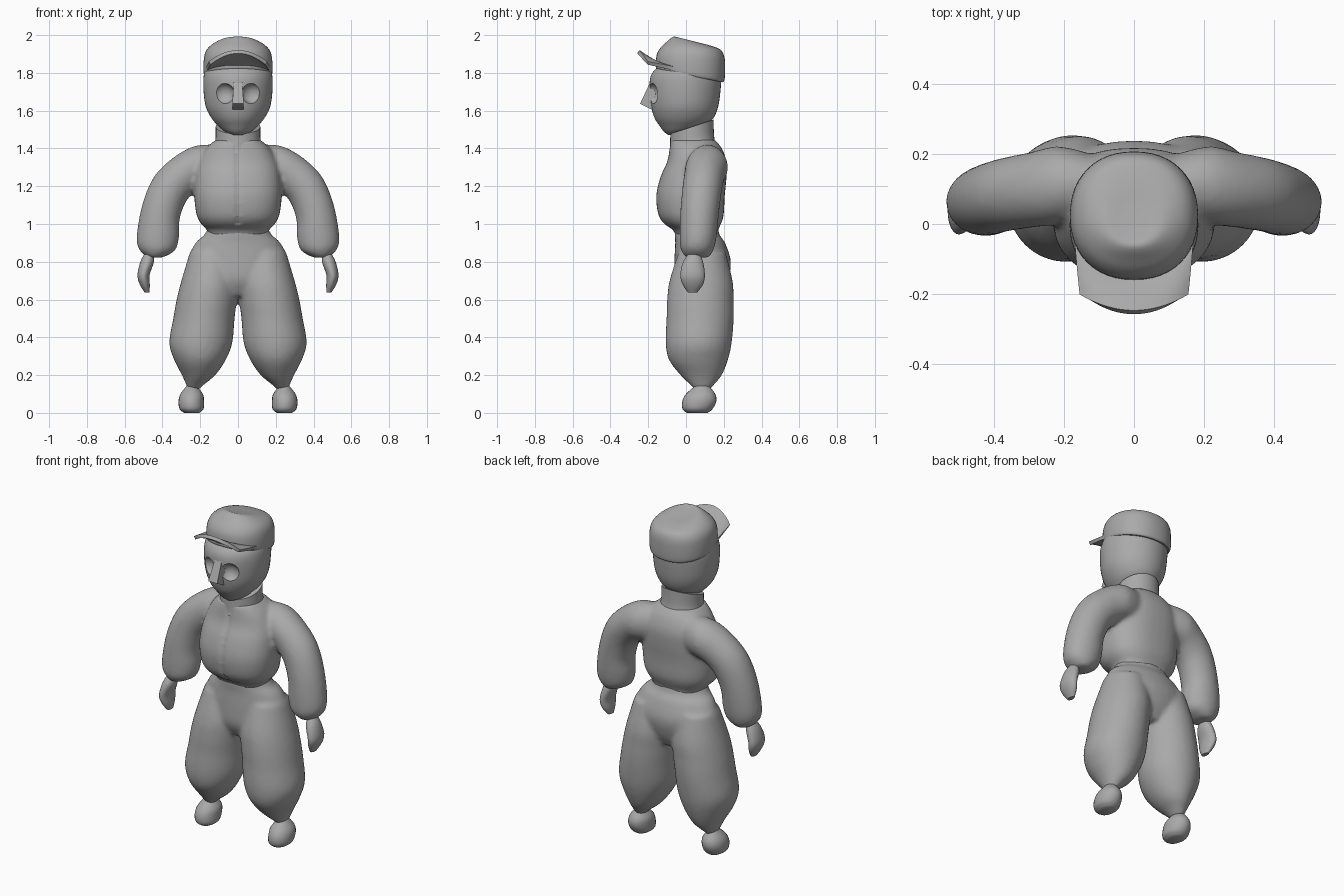
import bpy, bmesh, math
from mathutils import Vector

if "Cube" in bpy.data.objects:
    bpy.data.objects.remove(bpy.data.objects["Cube"])

grey = bpy.data.materials.new("plain grey")
grey.diffuse_color = (0.4, 0.4, 0.4, 1)
grey.use_nodes = True
grey.node_tree.nodes["Principled BSDF"].inputs["Base Color"].default_value = grey.diffuse_color


def spline(rows, steps=4):
    """Catmull-Rom interpolation between cross-sections."""
    out = []
    for i in range(len(rows) - 1):
        a, b, c, d = (rows[max(0, min(len(rows) - 1, i + k))] for k in (-1, 0, 1, 2))
        for s in range(steps):
            t = s / steps
            out.append([0.5 * (2 * q + (r - p) * t + (2 * p - 5 * q + 4 * r - w) * t * t
                               + (3 * q - p - 3 * r + w) * t ** 3)
                        for p, q, r, w in zip(a, b, c, d)])
    return out + [list(rows[-1])]


def loft(bm, rows, side=1, power=2.0, seg=36):
    """Rows: outer x, outer z, inner x, inner z, front y, back y, tilt."""
    rings = []
    for x0, z0, x1, z1, yf, yb, tilt in spline(rows):
        ring = []
        for i in range(seg):
            a = 2 * math.pi * i / seg
            c, s = math.cos(a), math.sin(a)
            c = math.copysign(abs(c) ** (2 / power), c)
            s = math.copysign(abs(s) ** (2 / power), s)
            dy = s * (yb - yf) / 2
            ring.append(bm.verts.new((side * ((x0 + x1) / 2 + c * (x0 - x1) / 2),
                                      (yf + yb) / 2 + dy,
                                      (z0 + z1) / 2 + c * (z0 - z1) / 2 + tilt * dy)))
        rings.append(ring)
    for a, b in zip(rings, rings[1:]):
        for i in range(seg):
            j = (i + 1) % seg
            bm.faces.new((a[i], a[j], b[j], b[i]))
    for ring in (rings[0], rings[-1]):
        mid = bm.verts.new(sum((v.co for v in ring), Vector()) / seg)
        for i in range(seg):
            bm.faces.new((ring[i], ring[(i + 1) % seg], mid))


def level(rows):
    """Symmetric rows: z, half width, front y, back y, optional tilt."""
    return [(r[1], r[0], -r[1], r[0], r[2], r[3], r[4] if len(r) > 4 else 0) for r in rows]


def limb(rows):
    """Level rows away from the centre: z, outer x, inner x, front y, back y."""
    return [(o, z, i, z, f, b, 0) for z, o, i, f, b in rows]


def finish(name, bm):
    bmesh.ops.recalc_face_normals(bm, faces=bm.faces)
    me = bpy.data.meshes.new(name)
    bm.to_mesh(me)
    bm.free()
    me.materials.append(grey)
    ob = bpy.data.objects.new(name, me)
    bpy.context.collection.objects.link(ob)
    return ob


def bake(ob):
    dg = bpy.context.evaluated_depsgraph_get()
    me = bpy.data.meshes.new_from_object(ob.evaluated_get(dg))
    ob.modifiers.clear()
    ob.data = me


def blend(ob):
    """Fuse overlapping volumes into one soft skin."""
    m = ob.modifiers.new("fuse", 'REMESH')
    m.mode, m.voxel_size = 'VOXEL', 0.013
    s = ob.modifiers.new("soften", 'SMOOTH')
    s.factor, s.iterations = 0.5, 5
    bake(ob)


# Jacket: torso and puffed sleeves
bm = bmesh.new()
loft(bm, level([(.93, .155, -.05, .165), (.97, .165, -.07, .17), (1.0, .195, -.115, .185),
                (1.05, .22, -.147, .2), (1.15, .232, -.158, .205), (1.25, .227, -.135, .215),
                (1.33, .21, -.1, .215), (1.4, .17, -.087, .19), (1.445, .12, -.08, .155)]), power=2.4)
sleeve = [(.12, 1.42, .12, 1.2, .03, .2, 0), (.23, 1.413, .2, 1.19, 0, .222, 0),
          (.345, 1.35, .24, 1.16, -.01, .205, 0), (.445, 1.25, .28, 1.11, -.02, .19, 0),
          (.505, 1.11, .31, 1.02, -.03, .175, 0), (.535, .95, .312, .93, -.034, .163, 0),
          (.527, .87, .333, .86, -.028, .147, 0), (.48, .822, .4, .822, 0, .12, 0)]
for side in (1, -1):
    loft(bm, sleeve, side)
jacket = finish("jacket", bm)
blend(jacket)
# Front seam groove
for v in jacket.data.vertices:
    if abs(v.co.x) < .008 and v.co.y < 0 and 1.0 < v.co.z < 1.42:
        v.co.y += .008

# Baggy trousers
bm = bmesh.new()
loft(bm, level([(.98, .16, -.06, .17), (.94, .18, -.06, .178), (.9, .225, -.057, .207),
                (.8, .27, -.062, .238), (.7, .25, -.06, .22), (.62, .1, -.02, .18)]))
leg = limb([(.85, .255, .02, -.04, .21), (.7, .3, 0, -.087, .247), (.6, .325, .006, -.1, .252),
            (.5, .343, .018, -.103, .253), (.37, .364, .03, -.108, .242),
            (.28, .338, .065, -.09, .222), (.2, .297, .12, -.03, .19),
            (.15, .275, .18, .02, .15), (.12, .265, .21, .05, .12)])
for side in (1, -1):
    loft(bm, leg, side)
trousers = finish("trousers", bm)
blend(trousers)

# Hands and feet
hand = limb([(.85, .49, .45, .02, .07), (.8, .517, .445, -.015, .09), (.73, .532, .468, -.03, .1),
             (.68, .52, .467, -.018, .09), (.638, .495, .468, .01, .06)])
foot = limb([(0, .285, .205, .005, .115), (.02, .309, .183, -.018, .14), (.06, .315, .18, -.02, .16),
             (.1, .305, .186, 0, .155), (.145, .27, .22, .05, .12)])
parts = [jacket, trousers]
for side, word in ((1, "left"), (-1, "right")):
    for part, rows in (("hand", hand), ("foot", foot)):
        bm = bmesh.new()
        loft(bm, rows, side, seg=24)
        parts.append(finish(word + "_" + part, bm))

# Tilted collar
bm = bmesh.new()
loft(bm, level([(1.4, .135, -.09, .155, .2), (1.44, .12, -.085, .148, .3),
                (1.515, .118, -.083, .146, .33)]))
parts.append(finish("collar", bm))

# Head with carved eye sockets
bm = bmesh.new()
loft(bm, level([(1.472, .03, -.095, -.03), (1.49, .07, -.118, .04), (1.52, .105, -.14, .1),
                (1.56, .14, -.166, .145), (1.62, .17, -.184, .17), (1.7, .182, -.192, .182),
                (1.78, .182, -.188, .186), (1.83, .165, -.15, .17), (1.87, .1, -.08, .12)]), seg=48)
head = finish("head", bm)
bm = bmesh.new()
for side in (1, -1):
    geo = bmesh.ops.create_uvsphere(bm, u_segments=24, v_segments=16, radius=1)
    for v in geo["verts"]:
        v.co = Vector((side * .076, -.188, 1.69)) + Vector((v.co.x * .057, v.co.y * .05, v.co.z * .056))
cutter = finish("eye_socket_cutter", bm)
m = head.modifiers.new("sockets", 'BOOLEAN')
m.operation, m.object, m.solver = 'DIFFERENCE', cutter, 'EXACT'
bake(head)
bpy.data.objects.remove(cutter)
parts.append(head)

# Wedge nose
bm = bmesh.new()
for x in (-1, 1):
    for w, y, z in ((.022, -.188, 1.755), (.03, -.243, 1.637), (.03, -.18, 1.605),
                    (.03, -.13, 1.61), (.025, -.13, 1.75)):
        bm.verts.new((x * w, y, z))
bmesh.ops.convex_hull(bm, input=bm.verts)
parts.append(finish("nose", bm))

# Cap crown
bm = bmesh.new()
loft(bm, level([(1.785, .176, -.155, .195, -.2), (1.8, .182, -.16, .204, -.2),
                (1.86, .182, -.155, .207, -.2), (1.91, .172, -.133, .203, -.15),
                (1.945, .142, -.1, .182, -.15), (1.968, .09, -.066, .13, -.24),
                (1.973, .04, -.045, .06, -.26)]), power=2.2, seg=48)
parts.append(finish("cap_crown", bm))

# Arched cap brim
bm = bmesh.new()
NU, NV = 24, 8
grid = []
for i in range(NU + 1):
    u = 2 * i / NU - 1
    root_y = .03 - .165 * math.sqrt(1 - u * u)
    root = Vector((u * .178, root_y, 1.803 - .2 * (root_y - .03)))
    tip = Vector((u * .15, -.252 + .05 * u * u, 1.912 - .06 * u * u))
    grid.append([bm.verts.new(root.lerp(tip, k / NV)) for k in range(NV + 1)])
for a, b in zip(grid, grid[1:]):
    for k in range(NV):
        bm.faces.new((a[k], b[k], b[k + 1], a[k + 1]))
brim = finish("cap_brim", bm)
s = brim.modifiers.new("thickness", 'SOLIDIFY')
s.thickness, s.offset = .02, 0
bake(brim)
parts.append(brim)

# Smooth shading that keeps hard edges
for ob in parts:
    ob.select_set(True)
bpy.context.view_layer.objects.active = jacket
bpy.ops.object.shade_smooth_by_angle(angle=math.radians(40))
